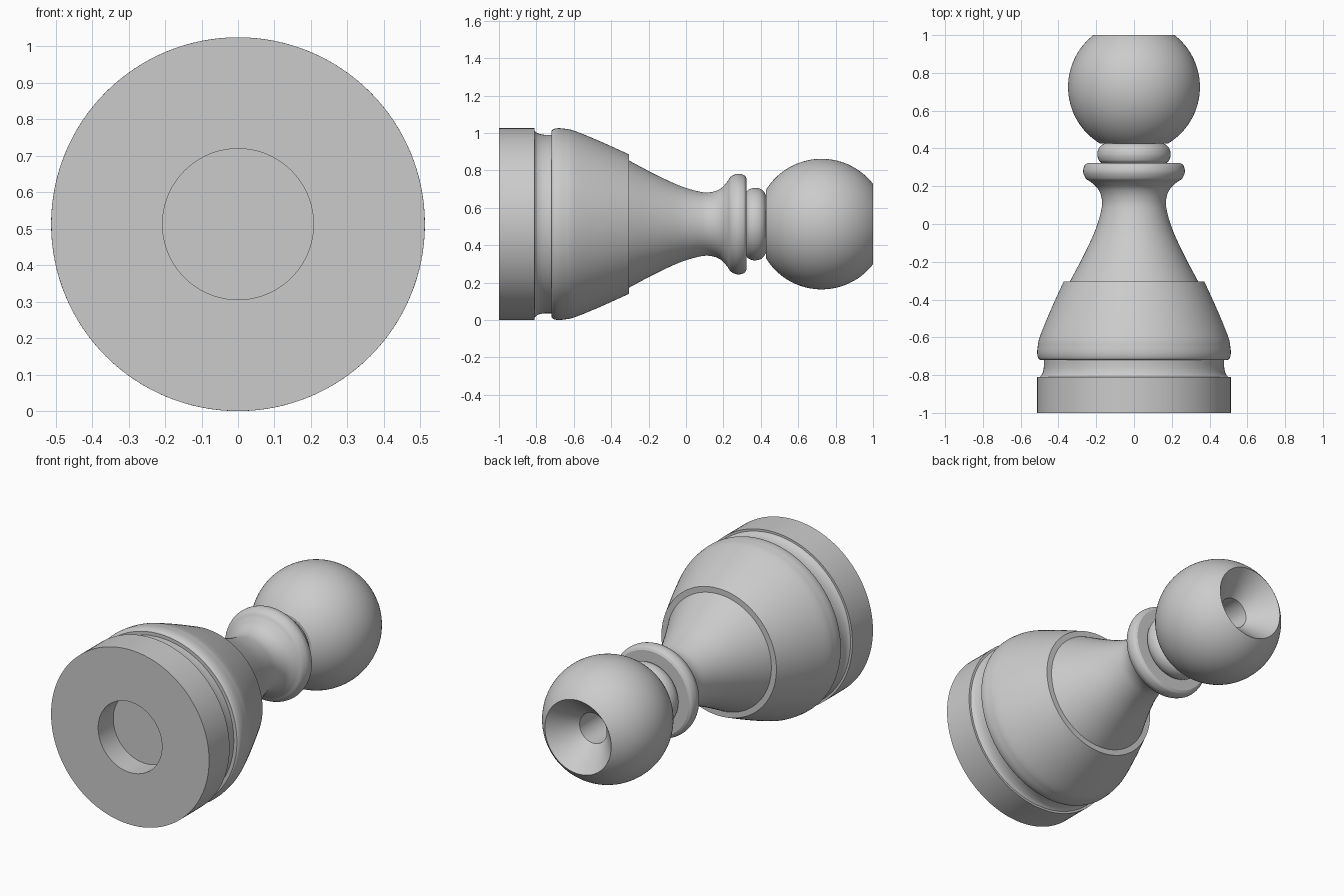
import bpy, bmesh, math
from mathutils import Vector

if "Cube" in bpy.data.objects:
    bpy.data.objects.remove(bpy.data.objects["Cube"])

AXIS_Z = 0.5125   # the piece lies along y, resting on its base rim
SEGS = 128

mat = bpy.data.materials.new("plain_grey")
mat.diffuse_color = (0.6, 0.6, 0.6, 1)
mat.use_nodes = True
mat.node_tree.nodes["Principled BSDF"].inputs["Base Color"].default_value = mat.diffuse_color


def smooth(points, steps=6):
    """Catmull-Rom curve through (y, radius) points."""
    p = [Vector(q) for q in points]
    p = [2 * p[0] - p[1]] + p + [2 * p[-1] - p[-2]]
    out = []
    for a, b, c, d in zip(p, p[1:], p[2:], p[3:]):
        for k in range(steps):
            t = k / steps
            out.append(0.5 * (2 * b + (c - a) * t + (2 * a - 5 * b + 4 * c - d) * t * t
                              + (3 * b - a - 3 * c + d) * t ** 3))
    return [tuple(v) for v in out] + [tuple(points[-1])]


def lathe(name, profile):
    """Revolve a (y, radius) profile round the long axis."""
    bm = bmesh.new()
    rings = []
    for y, r in profile:
        rings.append([bm.verts.new((r * math.cos(a), y, AXIS_Z + r * math.sin(a)))
                      for a in (2 * math.pi * j / SEGS for j in range(SEGS))])
    for lo, hi in zip(rings, rings[1:]):
        for j in range(SEGS):
            k = (j + 1) % SEGS
            bm.faces.new((lo[j], hi[j], hi[k], lo[k]))
    bmesh.ops.remove_doubles(bm, verts=bm.verts, dist=1e-5)
    mesh = bpy.data.meshes.new(name)
    bm.to_mesh(mesh)
    bm.free()
    mesh.materials.append(mat)
    ob = bpy.data.objects.new(name, mesh)
    bpy.context.collection.objects.link(ob)
    return ob


# foot disc with round recess underneath
foot = lathe("foot", [(-0.86, 0), (-0.86, 0.207), (-1, 0.207), (-1, 0.5125),
                      (-0.81, 0.5125), (-0.81, 0.5)])

# concave groove above the foot
groove = lathe("groove", smooth([(-0.81, 0.5), (-0.797, 0.488), (-0.775, 0.48),
                                 (-0.75, 0.477), (-0.72, 0.477)]))

# swelling lower body, ending in a small step
body = lathe("body", [(-0.72, 0.477)] + smooth(
    [(-0.72, 0.497), (-0.71, 0.507), (-0.685, 0.5125), (-0.65, 0.51), (-0.595, 0.498),
     (-0.46, 0.443), (-0.305, 0.373)]) + [(-0.305, 0.34)])

# tapering neck flaring into the rounded collar
neck = lathe("neck_and_collar", smooth(
    [(-0.305, 0.34), (-0.165, 0.266), (-0.03, 0.204), (0.075, 0.173), (0.135, 0.171),
     (0.185, 0.19), (0.22, 0.226), (0.24, 0.254), (0.275, 0.269), (0.31, 0.262),
     (0.323, 0.245)]) + [(0.323, 0.172)])

# small ring under the head
ring = lathe("head_ring", smooth(
    [(0.323, 0.172), (0.337, 0.186), (0.365, 0.194), (0.395, 0.189), (0.415, 0.175),
     (0.427, 0.155)]))

# ball head, cut flat at the end, with conical sink and narrow bore
C, R = 0.725, 0.349
a0, a1 = math.acos((0.427 - C) / R), math.acos((1 - C) / R)
arc = [(C + R * math.cos(a), R * math.sin(a))
       for a in (a0 + (a1 - a0) * i / 40 for i in range(41))]
head = lathe("ball_head", [(0.427, 0.155)] + arc +
             [(0.86, 0.088), (0.5, 0.088), (0.5, 0)])

# smooth shading with crisp edges
for ob in (foot, groove, body, neck, ring, head):
    ob.select_set(True)
bpy.context.view_layer.objects.active = foot
bpy.ops.object.shade_smooth_by_angle(angle=math.radians(30))
